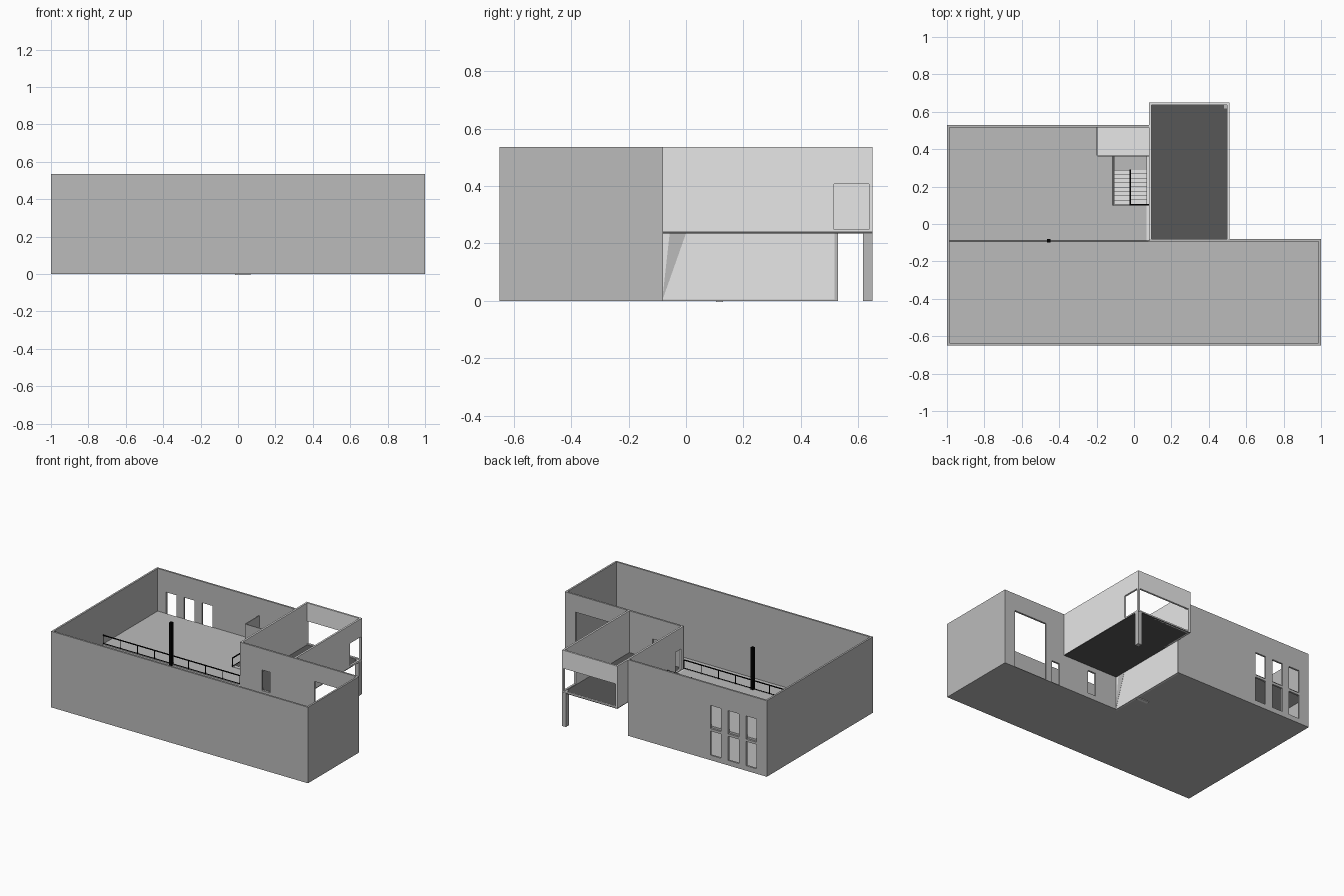
import bpy, bmesh, math
from mathutils import Vector, Matrix

if "Cube" in bpy.data.objects:
    bpy.data.objects.remove(bpy.data.objects["Cube"])


def material(name, v):
    m = bpy.data.materials.new(name)
    m.diffuse_color = (v, v, v, 1)
    m.use_nodes = True
    m.node_tree.nodes["Principled BSDF"].inputs["Base Color"].default_value = m.diffuse_color
    return m


GREY = material("mid_grey", 0.5)
LIGHT = material("light_grey", 0.8)
DARK = material("dark_grey", 0.095)
BLACK = material("black", 0.0)


def finish(name, bm, mat):
    bmesh.ops.recalc_face_normals(bm, faces=bm.faces)
    me = bpy.data.meshes.new(name)
    bm.to_mesh(me)
    bm.free()
    me.materials.append(mat)
    ob = bpy.data.objects.new(name, me)
    bpy.context.collection.objects.link(ob)
    return ob


def block(name, lo, hi, mat, holes=()):
    """Box from corner lo to corner hi, with box-shaped holes left out."""
    cuts = []
    for a in range(3):
        s = {lo[a], hi[a]}
        for h in holes:
            s |= {v for v in (h[0][a], h[1][a]) if lo[a] < v < hi[a]}
        cuts.append(sorted(s))
    n = [len(c) - 1 for c in cuts]

    def solid(i):
        if any(i[a] < 0 or i[a] >= n[a] for a in range(3)):
            return False
        mid = [(cuts[a][i[a]] + cuts[a][i[a] + 1]) / 2 for a in range(3)]
        return not any(all(h[0][a] < mid[a] < h[1][a] for a in range(3)) for h in holes)

    bm = bmesh.new()
    for i in ((x, y, z) for x in range(n[0]) for y in range(n[1]) for z in range(n[2])):
        if not solid(i):
            continue
        for a in range(3):
            for side in (0, 1):
                nb = list(i)
                nb[a] += 2 * side - 1
                if solid(nb):
                    continue
                b, c = (a + 1) % 3, (a + 2) % 3
                vs = []
                for u, v in ((0, 0), (1, 0), (1, 1), (0, 1)):
                    p = [0, 0, 0]
                    p[a] = cuts[a][i[a] + side]
                    p[b] = cuts[b][i[b] + u]
                    p[c] = cuts[c][i[c] + v]
                    vs.append(bm.verts.new(p))
                bm.faces.new(vs)
    bmesh.ops.remove_doubles(bm, verts=bm.verts, dist=1e-5)
    return finish(name, bm, mat)


def bar(bm, p, q, t):
    """Square bar of thickness t between two points."""
    p, q = Vector(p), Vector(q)
    d = q - p
    rot = d.to_track_quat('Z', 'Y').to_matrix().to_4x4()
    bmesh.ops.create_cube(bm, size=1, matrix=Matrix.Translation((p + q) / 2) @ rot
                          @ Matrix.Diagonal((t, t, d.length, 1)))


def railing(name, p, q, spans, height=0.062, t=0.006):
    """Top rail, bottom rail and evenly spaced posts."""
    p, q, up = Vector(p), Vector(q), Vector((0, 0, height))
    bm = bmesh.new()
    bar(bm, p + up, q + up, t)
    bar(bm, p + up * 0.08, q + up * 0.08, t * 0.6)
    for i in range(spans + 1):
        s = p.lerp(q, i / spans)
        bar(bm, s, s + up, t * 0.7)
    finish(name, bm, BLACK)


T, H, F = 0.013, 0.535, 0.235          # wall thickness, wall height, upper floor level
FY, MY, WY, BY = -0.65, -0.08, 0.53, 0.65  # front, hall back, wing back, upper room back
EX, RX = 0.08, 0.51                    # upper room left and right

# Ground floors
block("hall_floor", (-1, FY, 0), (1, MY, 0.004), GREY)
block("wing_floor", (-1, MY, 0), (EX, WY, 0.004), GREY)

# Outer walls of hall and wing
block("front_wall", (-1, FY, 0), (1, FY + T, H), GREY)
block("left_wall", (-1, FY + T, 0), (-1 + T, WY - T, H), GREY)
block("right_wall", (1 - T, FY + T, 0), (1, MY - T, H), GREY)
windows = []
for x in (-0.88, -0.741, -0.603):
    for z0, z1 in ((0.035, 0.205), (0.222, 0.385)):
        windows.append(((x - 0.041, 0, z0), (x + 0.041, 1, z1)))
block("wing_back_wall", (-1, WY - T, 0), (EX, WY, H), GREY, windows)
block("hall_back_wall", (EX, MY - T, 0), (1, MY, H), GREY, [
    ((0.66, -1, 0.004), (0.915, 0, 0.413)),    # large gate
    ((0.55, -1, 0.004), (0.613, 0, 0.16)),     # small door
    ((0.252, -1, 0.035), (0.315, 0, 0.2)),     # lower door
    ((0.252, -1, 0.24), (0.315, 0, 0.385))])   # upper door
block("wing_right_wall", (EX - T, MY - T, 0), (EX, WY - T, F), LIGHT)

# Wedge-shaped plate on the wall below the upper room
bm = bmesh.new()
tri = [(-0.083, 0.0), (0.0, F), (-0.057, F)]
f = bm.faces.new([bm.verts.new((EX + 0.001, y, z)) for y, z in tri])
r = bmesh.ops.extrude_face_region(bm, geom=[f])
bmesh.ops.translate(bm, vec=(-0.002, 0, 0),
                    verts=[v for v in r["geom"] if isinstance(v, bmesh.types.BMVert)])
finish("wall_wedge", bm, GREY)

# Overhanging upper room with corner window
block("room_floor", (EX, MY, F), (RX, BY, F + 0.006), DARK)
block("room_left_wall", (EX, MY, F), (EX + T, BY - T, H), LIGHT,
      [((0, -0.057, F + 0.006), (1, 0.0, 0.385))])
block("room_right_wall", (RX - T, MY, F), (RX, BY - T, H), LIGHT,
      [((0, 0.515, 0.248), (1, 0.7, 0.407))])
block("room_back_wall", (EX, BY - T, F), (RX, BY, H), LIGHT,
      [((EX + T, 0, 0.248), (RX - T, 1, 0.407))])
block("corner_column", (RX - 0.03, BY - 0.033, 0), (RX, BY, F + 0.01), GREY)

# Mezzanine with stairwell opening
block("mezzanine_floor", (-1 + T, MY - T, F - 0.02), (EX - T, WY - T, F), GREY,
      [((-0.11, 0.1, 0), (EX, 0.36, 1))])

# Small open-topped closet on the mezzanine
block("closet_floor", (-0.2, 0.366, F), (EX, WY - T, F + 0.004), LIGHT)
block("closet_left_wall", (-0.2, 0.366, F), (-0.194, WY - T, 0.415), GREY)
block("closet_front_wall", (-0.194, 0.36, F), (EX, 0.366, 0.415), GREY)

# Two-flight stair
N, Y0, Y1 = 8, 0.105, 0.29
step, rise = (Y1 - Y0) / N, F / (2 * N)
for i in range(N):
    y, z = Y0 + i * step, (i + 1) * rise
    block("lower_step", (-0.015, y, z - rise * 1.3), (EX - T, y + step, z), LIGHT)
    y, z = Y1 - (i + 1) * step, F / 2 + (i + 1) * rise
    block("upper_step", (-0.107, y, z - rise * 1.3), (-0.025, y + step, z), LIGHT)
block("stair_landing", (-0.107, Y1, F / 2 - 0.012), (EX - T, 0.36, F / 2), GREY)

# Railings and black post
railing("mezzanine_railing", (-1 + T, MY - 0.01, F), (EX - 0.003, MY - 0.01, F), 8)
railing("stairwell_side_railing", (-0.113, 0.1, F), (-0.113, 0.36, F), 3)
railing("stairwell_end_railing", (-0.02, 0.103, F), (EX, 0.103, F), 2)
railing("stair_handrail", (-0.02, 0.1, F), (-0.02, Y1, F / 2), 3)
block("mezzanine_post", (-0.466, MY - 0.02, 0), (-0.446, MY, 0.53), BLACK)
